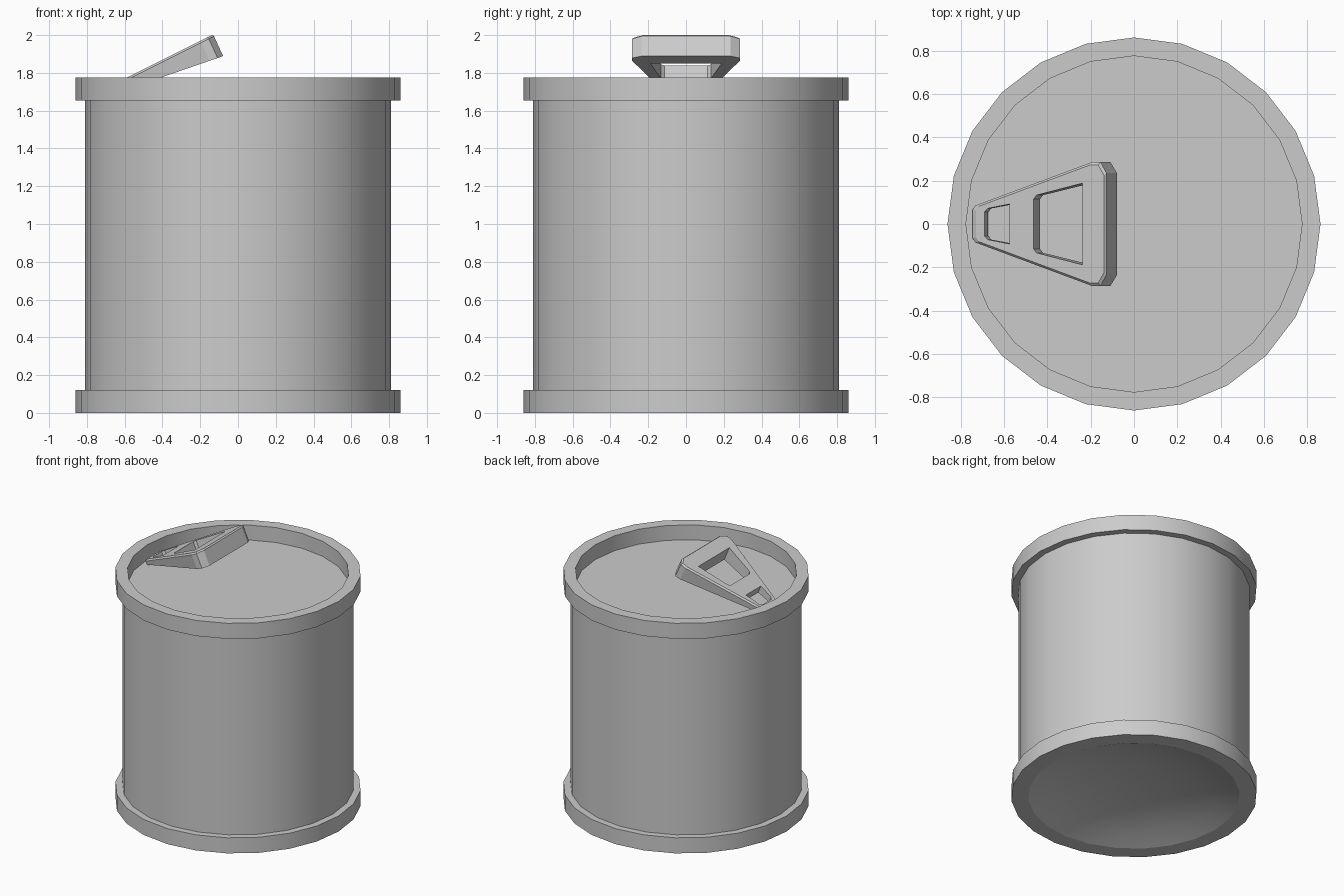
import bpy, bmesh, math

if "Cube" in bpy.data.objects:
    bpy.data.objects.remove(bpy.data.objects["Cube"])

SIDES = 24


def finish(name, bm, smooth=True):
    mesh = bpy.data.meshes.new(name)
    bm.to_mesh(mesh)
    bm.free()
    ob = bpy.data.objects.new(name, mesh)
    bpy.context.collection.objects.link(ob)
    if smooth:
        bpy.ops.object.select_all(action='DESELECT')
        ob.select_set(True)
        bpy.context.view_layer.objects.active = ob
        bpy.ops.object.shade_smooth_by_angle(angle=math.radians(30))
    return ob


def lathe(name, profile):
    """Spin (radius, z) points, listed upwards along the outside, around z."""
    bm = bmesh.new()
    rings = []
    for r, z in profile:
        if r == 0:
            rings.append([bm.verts.new((0, 0, z))] * SIDES)
        else:
            rings.append([bm.verts.new((r * math.cos(2 * math.pi * i / SIDES),
                                        r * math.sin(2 * math.pi * i / SIDES), z))
                          for i in range(SIDES)])
    for lo, hi in zip(rings, rings[1:]):
        for i in range(SIDES):
            j = (i + 1) % SIDES
            bm.faces.new(dict.fromkeys((lo[i], lo[j], hi[j], hi[i])))
    return finish(name, bm)


# Can: domed base, two rims, wall and recessed lid
lathe("base_dome", [(0, 0.13), (0.25, 0.12), (0.45, 0.09), (0.62, 0.045), (0.74, 0)])
lathe("bottom_rim", [(0.74, 0), (0.86, 0), (0.86, 0.12), (0.81, 0.12)])
lathe("can_wall", [(0.81, 0.12), (0.81, 1.655)])
lathe("top_rim", [(0.81, 1.655), (0.86, 1.655), (0.86, 1.775), (0.775, 1.775), (0.775, 1.66)])
lathe("lid", [(0.775, 1.66), (0, 1.66)])


# Pull tab: tilted wedge with two openings
def top_z(x):
    return 2.0 + 0.5 * (x + 0.14)


def bottom_z(x):
    return 1.885 + 0.345 * (x + 0.09)


def mirrored(half):
    return half + [(x, -y) for x, y in reversed(half)]


def scaled(pts, s, cx):
    return [(cx + (x - cx) * s, y * s) for x, y in pts]


def ring(bm, pts, kind, drop=0.0):
    out = []
    for x, y in pts:
        z = top_z(x) - drop
        if kind == "bottom":
            x += 0.36 * (top_z(x) - bottom_z(x))
            z = bottom_z(x)
        out.append(bm.verts.new((x, y, z)))
    return out


def bridge(bm, a, b):
    for i in range(len(a)):
        j = (i + 1) % len(a)
        bm.faces.new((a[i], a[j], b[j], b[i]))


def loop_edges(bm, loop):
    return [bm.edges.get((loop[i - 1], loop[i])) for i in range(len(loop))]


outline = mirrored([(-0.745, 0.065), (-0.732, 0.085), (-0.195, 0.285),
                    (-0.155, 0.285), (-0.127, 0.235)])
small_hole = mirrored([(-0.69, 0.055), (-0.675, 0.072), (-0.575, 0.092)])
large_hole = mirrored([(-0.463, 0.115), (-0.45, 0.133), (-0.238, 0.188)])

bm = bmesh.new()
cap = ring(bm, scaled(outline, 0.955, -0.38), "top")
side = ring(bm, outline, "top", 0.012)
under = ring(bm, outline, "bottom")
bridge(bm, cap, side)
bridge(bm, side, under)
tops, bottoms = [cap], [under]
for hole in (small_hole, large_hole):
    t, b = ring(bm, hole, "top"), ring(bm, hole, "bottom")
    bridge(bm, t, b)
    tops.append(t)
    bottoms.append(b)
for loops in (tops, bottoms):
    edges = [e for lp in loops for e in loop_edges(bm, lp)]
    bmesh.ops.triangle_fill(bm, edges=edges, use_beauty=True)
bmesh.ops.recalc_face_normals(bm, faces=bm.faces)
finish("pull_tab", bm, smooth=False)
